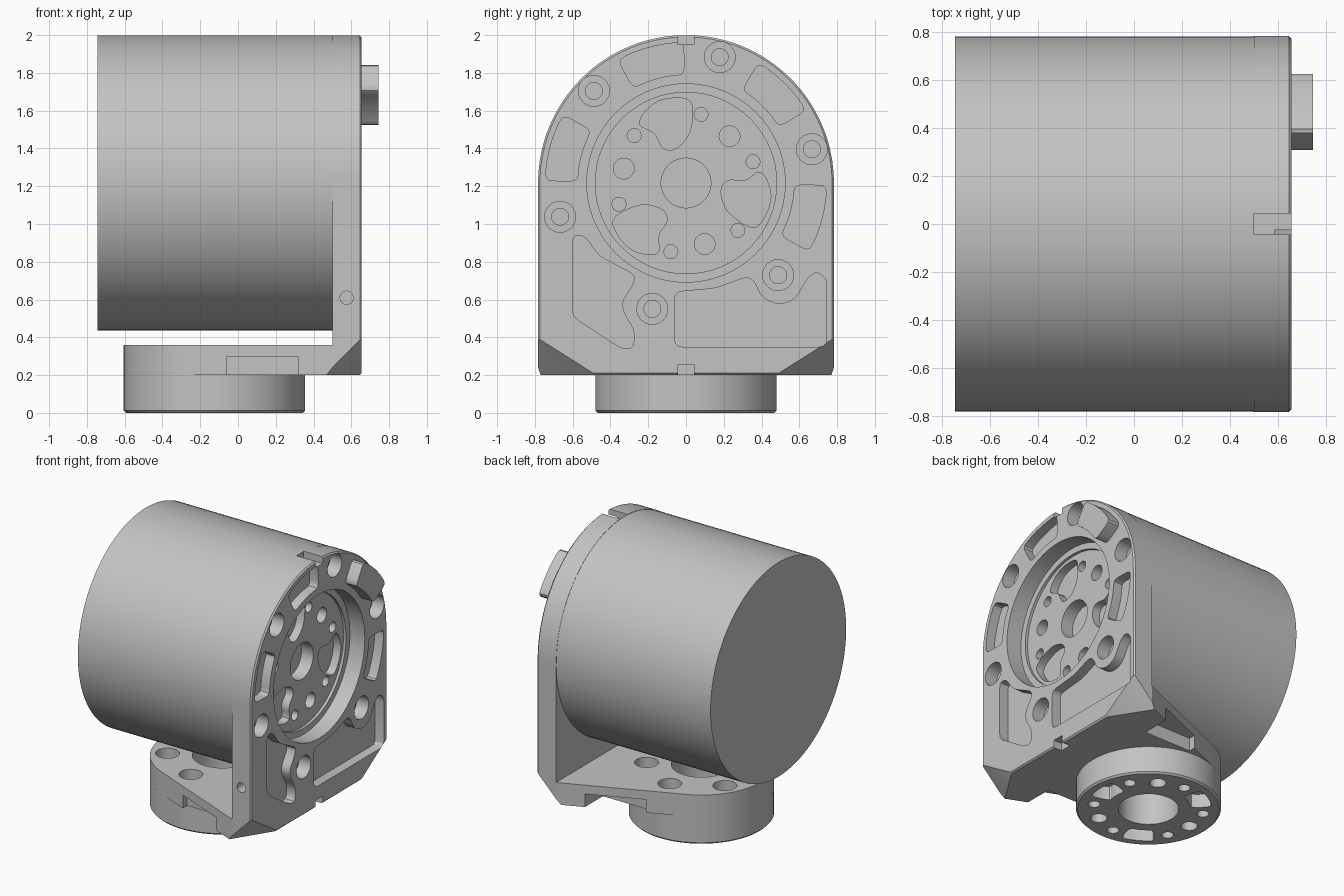
import bpy, bmesh
from math import sin, cos, radians, acos, atan2, hypot
from mathutils import Vector

cube = bpy.data.objects.get("Cube")
if cube:
    bpy.data.objects.remove(cube)

grey = bpy.data.materials.new("light_grey_metal")
grey.use_nodes = True
colour = (0.55, 0.55, 0.55, 1)
grey.diffuse_color = colour
grey.node_tree.nodes["Principled BSDF"].inputs["Base Color"].default_value = colour

R = 0.783        # motor radius
AXIS_Z = 1.217   # motor axis height
FACE = 0.655     # outer face of the plate
INNER = 0.5      # inner face of the plate
FX, FR = -0.125, 0.48   # flange centre and radius


def arc(cx, cy, r, a0, a1, n):
    """Points on an arc, both ends included (degrees)."""
    steps = [radians(a0 + (a1 - a0) * i / n) for i in range(n + 1)]
    return [(cx + r * cos(a), cy + r * sin(a)) for a in steps]


def circle(cx, cy, r, n=32):
    return arc(cx, cy, r, 0, 360, n)[:-1]


def polar(r, deg, cx=0, cy=0):
    return cx + r * cos(radians(deg)), cy + r * sin(radians(deg))


def rounded(pts, r=0.03):
    """Replace every corner with a short curve."""
    out = []
    for i, p in enumerate(pts):
        p, a, b = Vector(p), Vector(pts[i - 1]), Vector(pts[(i + 1) % len(pts)])
        s = p + (a - p).normalized() * min(r, (a - p).length * 0.45)
        e = p + (b - p).normalized() * min(r, (b - p).length * 0.45)
        for t in (0, 0.33, 0.67, 1):
            out.append(tuple(s * (1 - t) ** 2 + p * 2 * t * (1 - t) + e * t * t))
    return out


def prism(name, pts, lo, hi, axis="x"):
    """Extrude a flat outline along one axis."""
    place = {"x": lambda a, b, t: (t, a, b),
             "y": lambda a, b, t: (a, t, b),
             "z": lambda a, b, t: (a, b, t)}[axis]
    bm = bmesh.new()
    low = [bm.verts.new(place(a, b, lo)) for a, b in pts]
    high = [bm.verts.new(place(a, b, hi)) for a, b in pts]
    bm.faces.new(low)
    bm.faces.new(high)
    for i in range(len(pts)):
        bm.faces.new((low[i - 1], low[i], high[i], high[i - 1]))
    bmesh.ops.recalc_face_normals(bm, faces=bm.faces)
    mesh = bpy.data.meshes.new(name)
    bm.to_mesh(mesh)
    bm.free()
    obj = bpy.data.objects.new(name, mesh)
    bpy.context.scene.collection.objects.link(obj)
    return obj


def cutter(pts, lo, hi, axis="x"):
    obj = prism("cutter", pts, lo, hi, axis)
    obj.hide_render = True
    return obj


def rect(a0, b0, a1, b1):
    return [(a0, b0), (a1, b0), (a1, b1), (a0, b1)]


def edit(obj, action):
    bm = bmesh.new()
    bm.from_mesh(obj.data)
    action(bm)
    bmesh.ops.recalc_face_normals(bm, faces=bm.faces)
    bm.to_mesh(obj.data)
    bm.free()


def bevel_end(obj, axis, value, width):
    def action(bm):
        rim = [e for e in bm.edges if all(abs(v.co[axis] - value) < 1e-4 for v in e.verts)]
        bmesh.ops.bevel(bm, geom=rim, offset=width, segments=1, affect="EDGES")
    edit(obj, action)


def trim_corners(obj):
    """Slice off the two lower outer corners."""
    def action(bm):
        for s in (-1, 1):
            a, b, c = Vector((FACE, s * R, 0.395)), Vector((0.46, s * R, 0.2)), Vector((FACE, s * 0.475, 0.2))
            n = (b - a).cross(c - a)
            n = n if n.x > 0 else -n
            cut = bmesh.ops.bisect_plane(bm, geom=bm.verts[:] + bm.edges[:] + bm.faces[:],
                                         plane_co=a, plane_no=n, clear_outer=True)
            edges = [g for g in cut["geom_cut"] if isinstance(g, bmesh.types.BMEdge)]
            bmesh.ops.edgenet_fill(bm, edges=edges)
    edit(obj, action)


def carve(obj, cutters):
    for c in cutters:
        mod = obj.modifiers.new("cut", "BOOLEAN")
        mod.operation, mod.solver, mod.object = "DIFFERENCE", "EXACT", c
    graph = bpy.context.evaluated_depsgraph_get()
    graph.update()
    mesh = bpy.data.meshes.new_from_object(obj.evaluated_get(graph))
    obj.modifiers.clear()
    obj.data = mesh


# Main parts
plate = prism("face_plate", [(-R, 0.2), (R, 0.2)] + arc(0, AXIS_Z, R, 0, 180, 64), INNER, FACE)
bevel_end(plate, 0, FACE, 0.01)
trim_corners(plate)
motor = prism("motor_body", circle(0, AXIS_Z, R - 0.002, 96), -0.745, INNER)

tangent = 0
reach = (INNER - FX, R)
tangent = atan2(reach[1], reach[0]) + acos(FR / hypot(*reach))
tangent *= 180 / 3.14159265
arm = prism("base_arm", [(INNER, -R), (INNER, R)] + arc(FX, 0, FR, tangent, 360 - tangent, 40),
            0.2, 0.36, "z")
trim_corners(arm)
flange = prism("base_flange", circle(FX, 0, FR, 80), 0, 0.2, "z")
bevel_end(flange, 2, 0, 0.012)


def sector(deg):
    pts = arc(0, AXIS_Z, 0.745, deg - 14, deg + 14, 4) + arc(0, AXIS_Z, 0.575, deg + 14, deg - 14, 4)
    return rounded(pts, 0.04)


key = prism("raised_key", sector(45), 0.6, 0.745)

# Output disc, sunk into the plate and the motor
disc_cuts = [cutter(circle(0, AXIS_Z, 0.132), 0.42, 0.8)]
lobe = [(-.1, .45), (.02, .45), (.04, .38), (.02, .25), (-.06, .17), (-.13, .18),
        (-.16, .27), (-.25, .3), (-.24, .35), (-.18, .42)]
for k in range(3):
    a = radians(120 * k)
    turned = [(y * cos(a) - z * sin(a), AXIS_Z + y * sin(a) + z * cos(a)) for y, z in lobe]
    disc_cuts.append(cutter(rounded(turned, 0.05), 0.455, 0.8))
    disc_cuts.append(cutter(circle(*polar(0.338, 47 + 120 * k, 0, AXIS_Z), 0.055, 20), 0.44, 0.8))
for k in range(6):
    disc_cuts.append(cutter(circle(*polar(0.372, 17.6 + 60 * k, 0, AXIS_Z), 0.037, 16), 0.44, 0.8))

# Plate recesses, bolt holes, pockets and slots
plate_cuts = [cutter(circle(0, AXIS_Z, 0.525, 64), 0.535, 0.9),
              cutter(circle(0, AXIS_Z, 0.48, 64), 0.515, 0.9)]
for k in range(6):
    y, z = polar(0.69, 15 + 60 * k, 0, AXIS_Z)
    plate_cuts.append(cutter(circle(y, z, 0.082, 24), 0.56, 0.85))
    plate_cuts.append(cutter(circle(y, z, 0.045, 16), 0.51, 0.85))
plate_cuts += [cutter(sector(d), 0.585, 0.85) for d in (105, 165, -15)]
left_pocket = [(-.6, .94), (-.54, .94), (-.46, .83), (-.27, .73), (-.28, .68), (-.34, .59),
               (-.33, .53), (-.27, .43), (-.28, .34), (-.34, .34), (-.6, .51)]
right_pocket = [(-.06, .35), (.745, .35), (.745, .71), (.69, .75), (.64, .71), (.58, .6),
                (.49, .57), (.4, .61), (.36, .7), (.32, .72), (.16, .66), (-.06, .64)]
plate_cuts += [cutter(rounded(p, 0.04), 0.585, 0.85) for p in (left_pocket, right_pocket)]
plate_cuts += [cutter(rect(-0.043, 1.95, 0.043, 2.1), 0.4, 0.8),
               cutter(rect(-0.043, 0.1, 0.043, 0.255), 0.59, 0.8),
               cutter(circle(0.575, 0.61, 0.035, 20), -0.9, -0.7, "y")]

# Base holes, shared by arm and flange
base_cuts = [cutter(circle(FX, 0, 0.2, 48), -0.1, 0.5, "z")]
for k in range(6):
    x, y = polar(0.365, 30 + 60 * k, FX)
    base_cuts.append(cutter(circle(x, y, 0.04, 16), -0.1, 0.5, "z"))
    base_cuts.append(cutter(circle(x, y, 0.08, 24), 0.12, 0.5, "z"))
flange_cuts = []
for k in range(3):
    x, y = polar(0.35, 60 + 120 * k, FX)
    flange_cuts.append(cutter(circle(x, y, 0.055, 20), -0.1, 0.1, "z"))
    d = 120 * k
    slot = arc(FX, 0, 0.42, d - 16, d + 16, 4) + arc(FX, 0, 0.28, d + 16, d - 16, 4)
    flange_cuts.append(cutter(rounded(slot, 0.06), -0.1, 0.1, "z"))

# Side notches under the arm
notches = [cutter(rect(-0.06, s * 0.5, 0.32, s * 0.9), 0.1, 0.295, "z") for s in (-1, 1)]

carve(plate, plate_cuts + disc_cuts)
carve(motor, disc_cuts)
carve(arm, base_cuts + notches)
carve(flange, base_cuts + flange_cuts)
for c in plate_cuts + disc_cuts + base_cuts + flange_cuts + notches:
    bpy.data.objects.remove(c)

# Finish
for obj in (plate, motor, arm, flange, key):
    obj.data.materials.clear()
    obj.data.materials.append(grey)
    bpy.ops.object.select_all(action="DESELECT")
    obj.select_set(True)
    bpy.context.view_layer.objects.active = obj
    bpy.ops.object.shade_smooth_by_angle(angle=radians(30))
